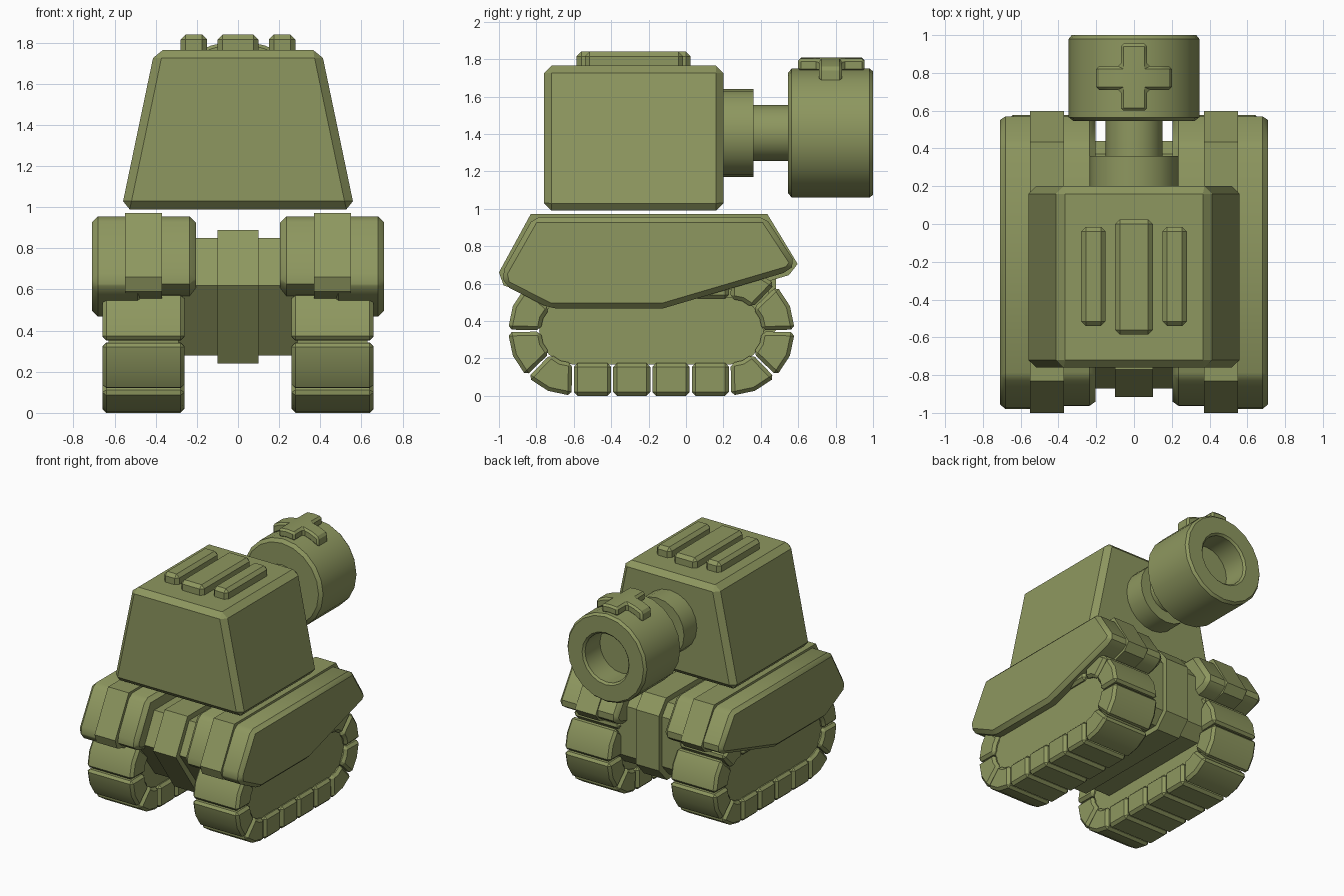
import bpy, bmesh, math

if "Cube" in bpy.data.objects:
    bpy.data.objects.remove(bpy.data.objects["Cube"])

olive = bpy.data.materials.new("olive green")
olive.diffuse_color = (0.27, 0.31, 0.115, 1)
olive.use_nodes = True
olive.node_tree.nodes["Principled BSDF"].inputs["Base Color"].default_value = olive.diffuse_color
CZ = 1.405  # height of the gun axis


def finish(name, bm, bevel=0.0, mirror=False, min_angle=25):
    """Bevel sharp edges, make the object, smooth by angle, mirror in x."""
    bmesh.ops.recalc_face_normals(bm, faces=bm.faces)
    if bevel:
        edges = [e for e in bm.edges if e.calc_face_angle(0) > math.radians(min_angle)]
        bmesh.ops.bevel(bm, geom=edges, offset=bevel, segments=1,
                        affect='EDGES', clamp_overlap=True)
        bmesh.ops.recalc_face_normals(bm, faces=bm.faces)
    me = bpy.data.meshes.new(name)
    bm.to_mesh(me)
    bm.free()
    me.materials.append(olive)
    ob = bpy.data.objects.new(name, me)
    bpy.context.collection.objects.link(ob)
    bpy.ops.object.select_all(action='DESELECT')
    ob.select_set(True)
    bpy.context.view_layer.objects.active = ob
    bpy.ops.object.shade_smooth_by_angle(angle=math.radians(32))
    if mirror:
        m = ob.modifiers.new("mirror", 'MIRROR')
        m.use_mirror_merge = False
    return ob


def add_prism(bm, profile, x0, x1):
    """Extrude a (y, z) outline along x."""
    a = [bm.verts.new((x0, y, z)) for y, z in profile]
    b = [bm.verts.new((x1, y, z)) for y, z in profile]
    n = len(a)
    bm.faces.new(a)
    bm.faces.new(b[::-1])
    for i in range(n):
        bm.faces.new((a[i], a[(i + 1) % n], b[(i + 1) % n], b[i]))


def prism(name, profile, x0, x1, bevel, mirror=False):
    bm = bmesh.new()
    add_prism(bm, profile, x0, x1)
    return finish(name, bm, bevel, mirror)


def lathe(name, profile, n=20):
    """Revolve (radius, y) points about the gun axis."""
    bm = bmesh.new()
    rings = []
    for r, y in profile:
        rings.append([bm.verts.new((r * math.cos(2 * math.pi * i / n), y,
                                    CZ + r * math.sin(2 * math.pi * i / n)))
                      for i in range(n)])
    for a, b in zip(rings, rings[1:]):
        for i in range(n):
            bm.faces.new((a[i], a[(i + 1) % n], b[(i + 1) % n], b[i]))
    bm.faces.new(rings[0])
    bm.faces.new(rings[-1][::-1])
    return finish(name, bm)


# Turret: trapezoid block, tapered in x only
bm = bmesh.new()
bmesh.ops.create_cube(bm, size=1)
for v in bm.verts:
    top = v.co.z > 0
    v.co = ((0.405 if top else 0.567) * (1 if v.co.x > 0 else -1),
            -0.28 + 0.96 * v.co.y, 1.765 if top else 0.99)
finish("turret", bm, 0.04)

# Raised ribs on the turret roof
for name, x0, x1, y0, y1 in (("roof_rib_middle", -0.1, 0.1, -0.585, 0.025),
                             ("roof_rib_left", -0.28, -0.15, -0.54, -0.015),
                             ("roof_rib_right", 0.15, 0.28, -0.54, -0.015)):
    prism(name, [(y0, 1.72), (y1, 1.72), (y1, 1.84), (y0, 1.84)], x0, x1, 0.025)

# Gun: collar, barrel and hollow muzzle
lathe("gun_collar", [(0.235, 0.15), (0.235, 0.36)])
lathe("gun_barrel", [(0.15, 0.34), (0.15, 0.58)])
lathe("gun_muzzle", [(0.32, 0.545), (0.346, 0.565), (0.346, 0.98), (0.33, 1.0),
                     (0.205, 1.0), (0.19, 0.985), (0.19, 0.8)])

# Cross plate wrapped over the muzzle
bm = bmesh.new()
xs = [-0.2, -0.135, -0.07, 0, 0.07, 0.135, 0.2]
ys = [0.6, 0.71, 0.835, 0.955]
grid = [[bm.verts.new((x, y, 0)) for y in ys] for x in xs]
for i in range(6):
    for j in range(3):
        if i in (2, 3) or j == 1:
            bm.faces.new((grid[i][j], grid[i + 1][j], grid[i + 1][j + 1], grid[i][j + 1]))
bmesh.ops.delete(bm, geom=[v for v in bm.verts if not v.link_faces], context='VERTS')
ext = bmesh.ops.extrude_face_region(bm, geom=bm.faces[:], use_keep_orig=True)
upper = {g for g in ext["geom"] if isinstance(g, bmesh.types.BMVert)}
for v in bm.verts:
    radius = 0.403 if v in upper else 0.335
    v.co.z = CZ + math.sqrt(radius ** 2 - v.co.x ** 2)
finish("muzzle_cross", bm, 0.015, min_angle=40)

# Hull between the tracks, with its central spine
prism("hull", [(-0.75, 0.85), (-0.87, 0.62), (-0.62, 0.28), (0.36, 0.28),
               (0.44, 0.37), (0.44, 0.76), (0.37, 0.85)], -0.34, 0.34, 0)
prism("hull_spine", [(-0.77, 0.89), (-0.915, 0.62), (-0.65, 0.24), (0.38, 0.24),
                     (0.48, 0.35), (0.48, 0.78), (0.39, 0.89)], -0.1, 0.1, 0)

# Fenders: deep outer skirt, shallower inner half, raised band
prism("fender_skirt", [(-0.985, 0.655), (-0.815, 0.955), (0.425, 0.955), (0.585, 0.71),
                       (0.55, 0.665), (-0.12, 0.468), (-0.73, 0.468), (-0.97, 0.59)],
      0.46, 0.71, 0.04, True)
prism("fender_inner", [(-0.975, 0.655), (-0.815, 0.955), (0.425, 0.955), (0.585, 0.71),
                       (0.54, 0.65), (0.3, 0.58), (-0.8, 0.56), (-0.95, 0.6)],
      0.205, 0.5, 0.04, True)
prism("fender_band", [(-1.0, 0.66), (-0.83, 0.972), (0.435, 0.972), (0.597, 0.705),
                      (0.55, 0.645), (0.3, 0.57), (-0.8, 0.53), (-0.975, 0.59)],
      0.37, 0.55, 0, True)

# Track: separate links around a stadium path
R, RI, Y0, Y1, G = 0.347, 0.172, -0.605, 0.235, 0.006
bm = bmesh.new()
step = (Y1 - Y0) / 4
for s in (-1, 1):
    for k in range(4):
        a, b = Y0 + k * step + G, Y0 + (k + 1) * step - G
        add_prism(bm, [(a, R + s * R), (b, R + s * R), (b, R + s * RI), (a, R + s * RI)],
                  0.26, 0.66)
    cy = Y1 if s > 0 else Y0
    for k in range(4):
        a0 = -math.pi / 2 + k * math.pi / 4
        angs = [a0 + g for g in (0.02, math.pi / 8, math.pi / 4 - 0.02)]
        pts = [(R, t) for t in angs] + [(RI, t) for t in reversed(angs)]
        add_prism(bm, [(cy + s * r * math.cos(t), R + r * math.sin(t)) for r, t in pts],
                  0.26, 0.66)
finish("track_links", bm, 0.02, True, min_angle=35)

# Wheel plate filling the track
hub = [(c + s * 0.18 * math.cos(t), R + s * 0.18 * math.sin(t))
       for c, s in ((Y1, 1), (Y0, -1))
       for t in [-math.pi / 2 + i * math.pi / 8 for i in range(9)]]
prism("track_plate", hub, 0.29, 0.63, 0, True)
